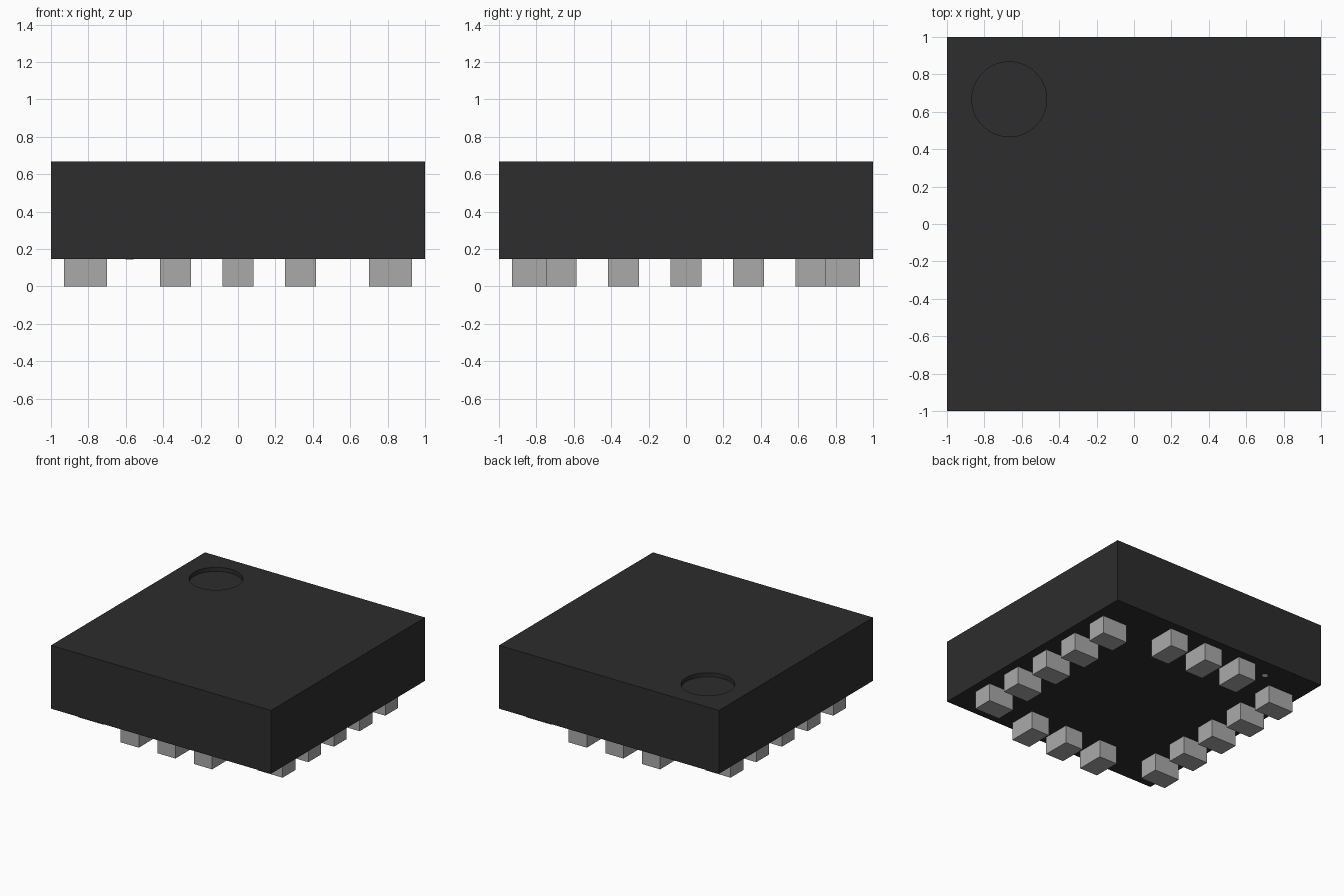
import bpy

old = bpy.data.objects.get("Cube")
if old:
    bpy.data.objects.remove(old, do_unlink=True)


def make_material(name, value):
    m = bpy.data.materials.new(name)
    colour = (value, value, value, 1.0)
    m.diffuse_color = colour
    m.use_nodes = True
    bsdf = next(n for n in m.node_tree.nodes if n.type == 'BSDF_PRINCIPLED')
    bsdf.inputs["Base Color"].default_value = colour
    return m


black = make_material("black_plastic", 0.026)
metal = make_material("grey_metal", 0.40)
white = make_material("white_mark", 0.9)


def box(name, x, y, z0, z1, w, d, mat):
    bpy.ops.mesh.primitive_cube_add(size=1, location=(x, y, (z0 + z1) / 2))
    ob = bpy.context.object
    ob.name = name
    ob.scale = (w, d, z1 - z0)
    bpy.ops.object.transform_apply(location=False, rotation=False, scale=True)
    ob.data.materials.append(mat)
    return ob


def disc(name, x, y, z0, z1, radius, sides, mat):
    bpy.ops.mesh.primitive_cylinder_add(vertices=sides, radius=radius, depth=z1 - z0,
                                        location=(x, y, (z0 + z1) / 2))
    ob = bpy.context.object
    ob.name = name
    ob.data.materials.append(mat)
    return ob


BOTTOM, TOP = 0.147, 0.667
PITCH = 1 / 3
PAD_W, PAD_L, PAD_C = 0.165, 0.23, 0.815

# Package body with the round orientation dimple cut into its top
body = box("body", 0, 0, BOTTOM, TOP, 2, 2, black)
cutter = disc("dimple_cutter", -0.667, 0.667, TOP - 0.033, TOP + 0.1, 0.2, 64, black)
cutter.hide_render = True
mod = body.modifiers.new("dimple", 'BOOLEAN')
mod.operation = 'DIFFERENCE'
mod.solver = 'EXACT'
mod.object = cutter
bpy.ops.object.select_all(action='DESELECT')
body.select_set(True)
bpy.context.view_layer.objects.active = body
bpy.ops.object.modifier_apply(modifier=mod.name)
bpy.data.objects.remove(cutter, do_unlink=True)
bpy.ops.object.shade_smooth_by_angle()

# Contact pads: five along each side, three along the front and back
for side, label in ((-1, "right"), (1, "left")):
    for i in range(-2, 3):
        box(f"{label}_pad_{i + 3}", side * PAD_C, i * PITCH, 0, BOTTOM, PAD_L, PAD_W, metal)
for side, label in ((-1, "front"), (1, "back")):
    for i in range(-1, 2):
        box(f"{label}_pad_{i + 2}", i * PITCH, side * PAD_C, 0, BOTTOM, PAD_W, PAD_L, metal)

# Tiny mark on the underside
disc("underside_mark", -0.58, 0.845, BOTTOM - 0.003, BOTTOM + 0.002, 0.022, 24, white)
